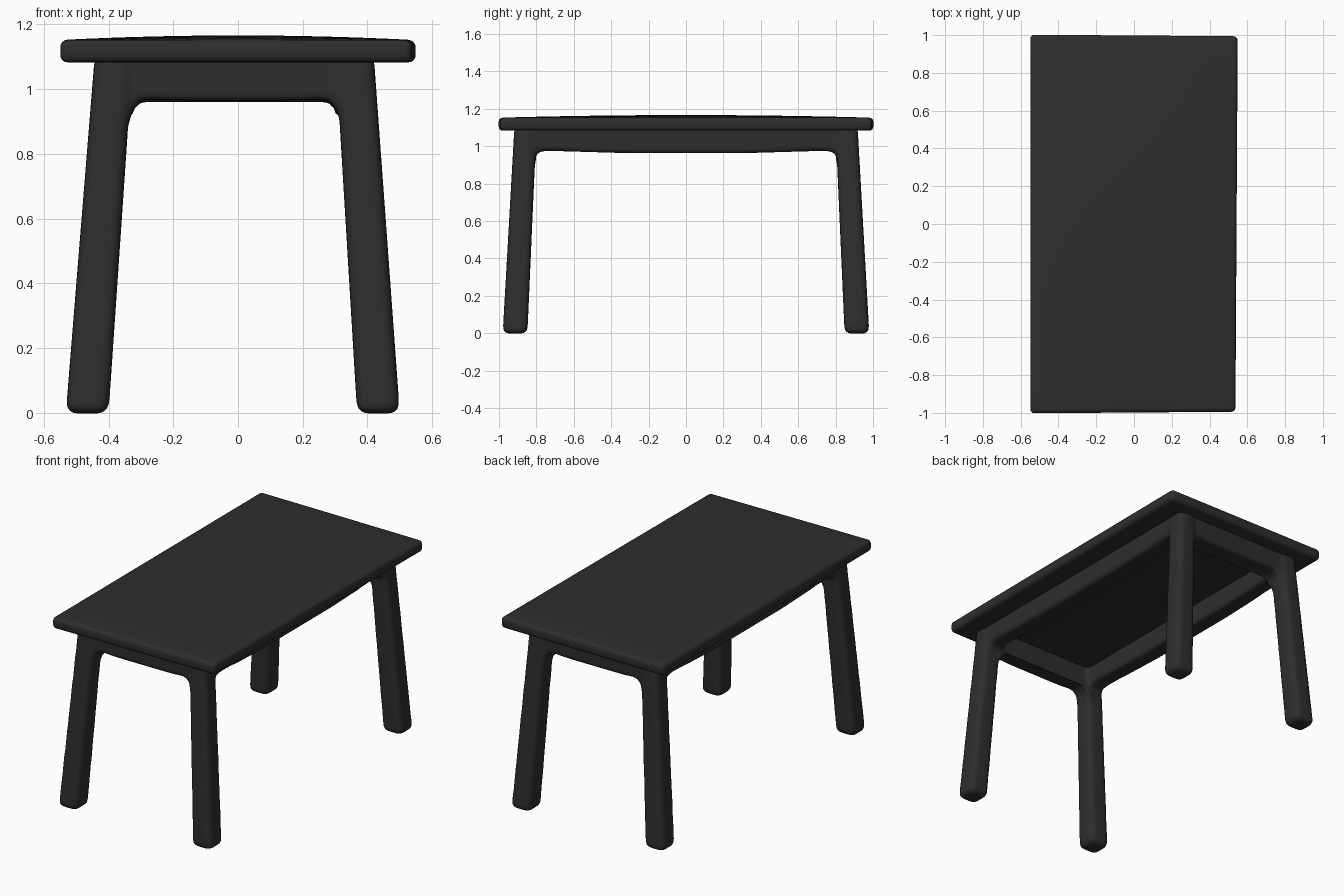
import bpy, bmesh
from mathutils import Vector

if "Cube" in bpy.data.objects:
    bpy.data.objects.remove(bpy.data.objects["Cube"])

mat = bpy.data.materials.new("charcoal")
mat.diffuse_color = (0.027, 0.027, 0.027, 1)
mat.use_nodes = True
mat.node_tree.nodes["Principled BSDF"].inputs["Base Color"].default_value = mat.diffuse_color


def make_object(name, bm):
    bmesh.ops.recalc_face_normals(bm, faces=bm.faces)
    mesh = bpy.data.meshes.new(name)
    bm.to_mesh(mesh)
    bm.free()
    mesh.materials.append(mat)
    for p in mesh.polygons:
        p.use_smooth = True
    obj = bpy.data.objects.new(name, mesh)
    bpy.context.collection.objects.link(obj)
    return obj


def add_leg(bm, top, bottom, half_top, half_bottom):
    """Splayed, round-cornered leg between two centre points."""
    part = bmesh.new()
    bmesh.ops.create_cube(part, size=2)
    for v in part.verts:
        c, h = (top, half_top) if v.co.z > 0 else (bottom, half_bottom)
        v.co = Vector((c[0] + v.co.x * h, c[1] + v.co.y * h, c[2]))
    bmesh.ops.bevel(part, geom=part.edges[:], offset=0.03, segments=3,
                    profile=0.5, affect='EDGES')
    merge(bm, part)


def add_apron(bm, profile, half, place):
    """Rail: a profile in (length, height), thickened and put in place."""
    part = bmesh.new()
    f = part.faces.new([part.verts.new((u, -half, z)) for u, z in profile])
    ext = bmesh.ops.extrude_face_region(part, geom=[f])["geom"]
    for v in ext:
        if isinstance(v, bmesh.types.BMVert):
            v.co.y += 2 * half
    lower = [e for e in part.edges
             if abs(e.verts[0].co.y - e.verts[1].co.y) < 1e-6
             and max(v.co.z for v in e.verts) < 1.05]
    bmesh.ops.bevel(part, geom=lower, offset=0.022, segments=3,
                    profile=0.5, affect='EDGES')
    for v in part.verts:
        v.co = place(v.co)
    merge(bm, part)


def merge(bm, part):
    bmesh.ops.recalc_face_normals(part, faces=part.faces)
    tmp = bpy.data.meshes.new("tmp")
    part.to_mesh(tmp)
    part.free()
    bm.from_mesh(tmp)
    bpy.data.meshes.remove(tmp)


# Frame: four legs and four rails fused together
frame = bmesh.new()
for sy in (-1, 1):
    for tx, bx in ((-0.383, -0.466), (0.36, 0.434)):
        add_leg(frame, (tx, sy * 0.858, 1.11), (bx, sy * 0.914, -0.002),
                0.059, 0.066)

# Half of each rail's lower edge, from the leg to the middle
short_half = [(0.345, 0.86), (0.325, 0.90), (0.312, 0.945), (0.28, 0.968), (0.12, 0.966)]
long_half = [(0.84, 0.92), (0.805, 0.945), (0.79, 0.968), (0.74, 0.975), (0.3, 0.962)]


def rail_profile(half, top):
    end = half[0][0]
    return ([(end, top)] + half + [(-u, z) for u, z in reversed(half)]
            + [(-end, top)])


for s in (-1, 1):
    add_apron(frame, rail_profile(short_half, 1.11), 0.054,
              lambda c, s=s: Vector((c.x - 0.01, s * 0.856 + c.y, c.z)))
    add_apron(frame, rail_profile(long_half, 1.11), 0.054,
              lambda c, s=s: Vector((s * 0.373 - 0.01 + c.y, c.x, c.z)))
base = make_object("legs_and_rails", frame)
rm = base.modifiers.new("fuse", 'REMESH')
rm.mode = 'VOXEL'
rm.voxel_size = 0.012
rm.use_smooth_shade = True
sm = base.modifiers.new("soften", 'SMOOTH')
sm.factor = 0.5
sm.iterations = 6

# Table top: slightly crowned slab with rounded rim
slab = bmesh.new()
bmesh.ops.create_cube(slab, size=2)
vertical = [e for e in slab.edges if abs(e.verts[0].co.z - e.verts[1].co.z) > 1]
bmesh.ops.subdivide_edges(slab, edges=[e for e in slab.edges if e not in vertical],
                          cuts=15, use_grid_fill=True)
for v in slab.verts:
    x, y, z = v.co
    crown = 0.014 * (1 - x * x) * (1 - y * y) if z > 0 else 0
    skew = -0.012 * (1 - y) / 2 if x > 0 else 0
    v.co = (x * 0.549 + skew * x, y * (0.998 - 0.004 * x),
            (1.152 if z > 0 else 1.083) + crown)
top = make_object("table_top", slab)
bv = top.modifiers.new("rim", 'BEVEL')
bv.width = 0.022
bv.segments = 4
bv.limit_method = 'ANGLE'
bv.angle_limit = 0.8
